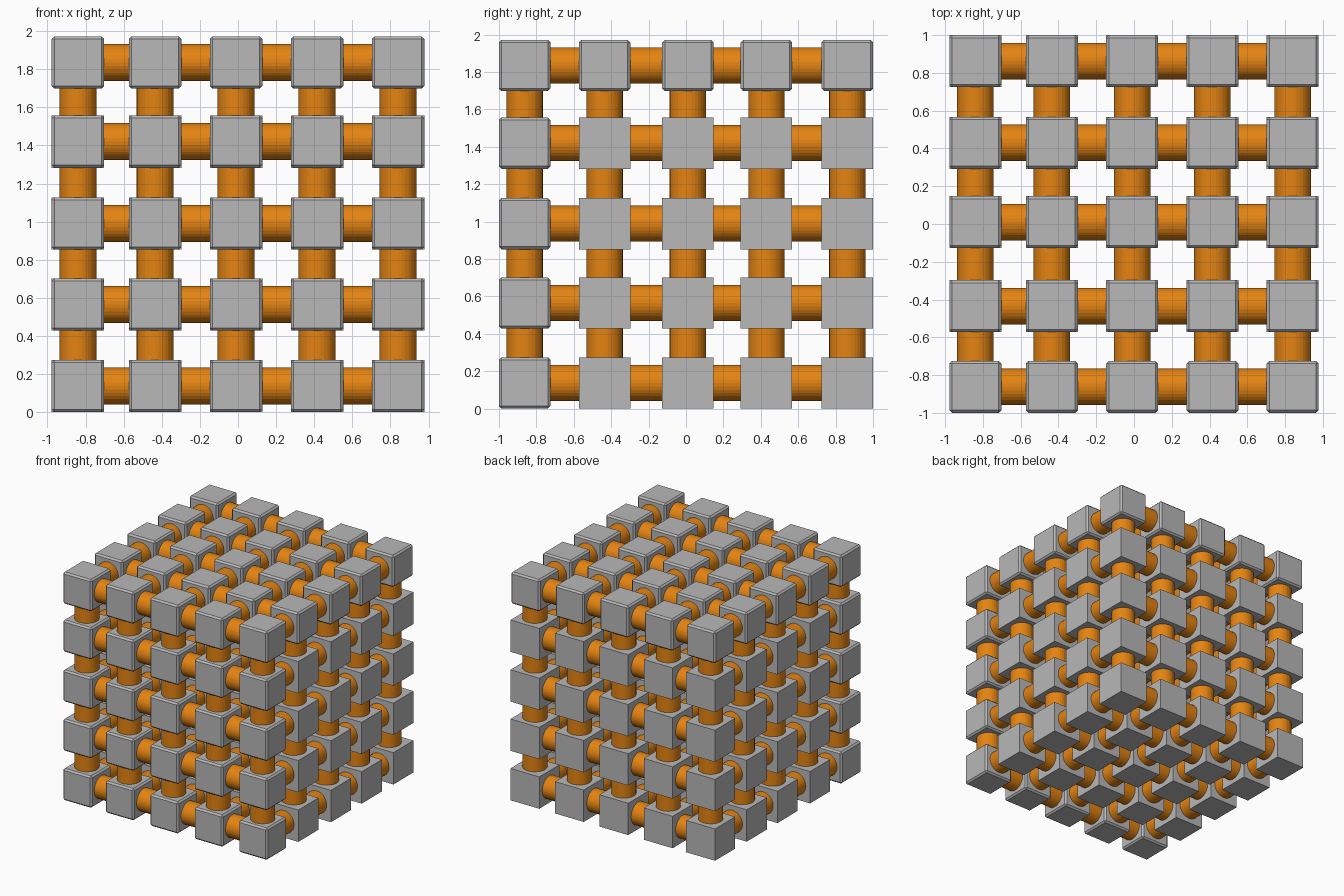
import bpy, bmesh
from mathutils import Matrix, Vector

if "Cube" in bpy.data.objects:
    bpy.data.objects.remove(bpy.data.objects["Cube"])

# slightly uneven lattice spacing along each axis
XS = [-0.84, -0.435, -0.01, 0.415, 0.84]
YS = [-0.8625, -0.435, 0.01, 0.43, 0.8625]
ZS = [0.1375, 0.565, 0.99, 1.42, 1.835]
SIZE, RADIUS, BEVEL = 0.275, 0.097, 0.014


def material(name, color):
    m = bpy.data.materials.new(name)
    m.diffuse_color = (*color, 1)
    m.use_nodes = True
    m.node_tree.nodes["Principled BSDF"].inputs["Base Color"].default_value = m.diffuse_color
    return m


grey = material("grey", (0.48, 0.48, 0.48))
orange = material("orange", (0.78, 0.23, 0.006))


def mesh_from(bm, name, mat):
    me = bpy.data.meshes.new(name)
    bm.to_mesh(me)
    bm.free()
    me.materials.append(mat)
    return me


def cube_mesh(name, bevel):
    bm = bmesh.new()
    bmesh.ops.create_cube(bm, size=SIZE)
    if bevel:
        bmesh.ops.bevel(bm, geom=bm.edges[:], offset=bevel, segments=1,
                        affect='EDGES', profile=0.5)
    return mesh_from(bm, name, grey)


def rod_mesh(name, axis, length):
    bm = bmesh.new()
    rot = Vector((0, 0, 1)).rotation_difference(axis).to_matrix().to_4x4()
    bmesh.ops.create_cone(bm, cap_ends=True, segments=32, radius1=RADIUS,
                          radius2=RADIUS, depth=length, matrix=rot)
    return mesh_from(bm, name, orange)


def place(name, mesh, loc):
    ob = bpy.data.objects.new(name, mesh)
    ob.location = loc
    bpy.context.collection.objects.link(ob)


# cubes: front and top layers have chamfered edges, the rest are plain
plain = cube_mesh("plain_cube", 0)
chamfered = cube_mesh("chamfered_cube", BEVEL)
for i, x in enumerate(XS):
    for j, y in enumerate(YS):
        for k, z in enumerate(ZS):
            edge = j == 0 or k == 4
            place(f"cube_{i}_{j}_{k}", chamfered if edge else plain, (x, y, z))

# rods threading every row of cubes in the three directions
rod_x = rod_mesh("rod_x", Vector((1, 0, 0)), XS[-1] - XS[0])
rod_y = rod_mesh("rod_y", Vector((0, 1, 0)), YS[-1] - YS[0])
rod_z = rod_mesh("rod_z", Vector((0, 0, 1)), ZS[-1] - ZS[0])
ZMID = (ZS[0] + ZS[-1]) / 2
for i in range(5):
    for j in range(5):
        place(f"rod_x_{i}_{j}", rod_x, (0, YS[i], ZS[j]))
        place(f"rod_y_{i}_{j}", rod_y, (XS[i], 0, ZS[j]))
        place(f"rod_z_{i}_{j}", rod_z, (XS[i], YS[j], ZMID))
